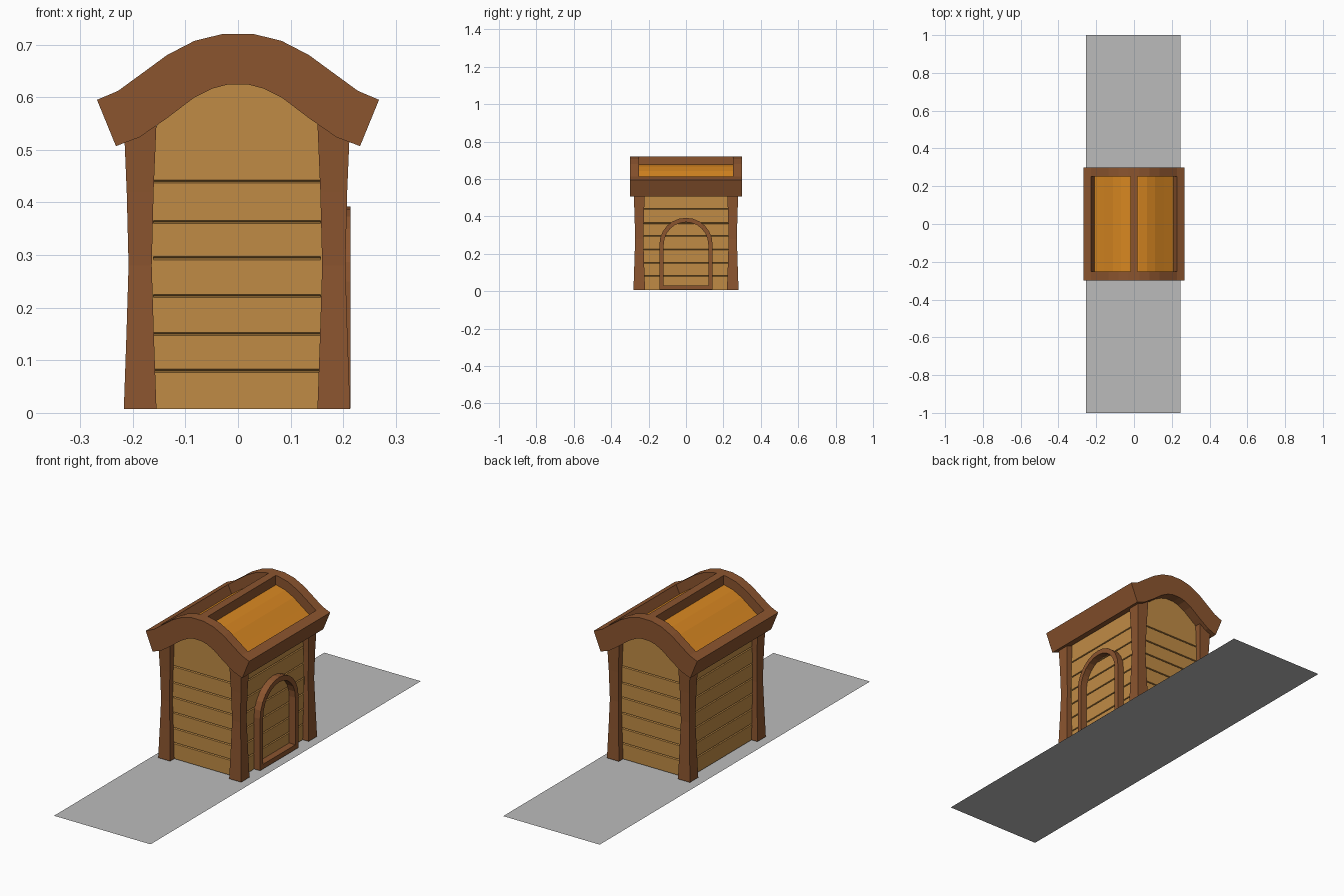
import bpy, bmesh, math

if "Cube" in bpy.data.objects:
    bpy.data.objects.remove(bpy.data.objects["Cube"])


def material(name, rgb):
    m = bpy.data.materials.new(name)
    m.diffuse_color = (*rgb, 1)
    m.use_nodes = True
    m.node_tree.nodes["Principled BSDF"].inputs["Base Color"].default_value = m.diffuse_color
    return m


BROWN = material("brown_timber", (0.26, 0.09, 0.028))
TAN = material("tan_planks", (0.53, 0.26, 0.06))
ORANGE = material("orange_roof_panel", (0.68, 0.24, 0.015))
GRAY = material("gray_ground", (0.5, 0.5, 0.5))


def make(name, verts, faces, mat):
    bm = bmesh.new()
    vs = [bm.verts.new(v) for v in verts]
    for f in faces:
        bm.faces.new([vs[i] for i in f])
    if len(faces) > 1:
        bmesh.ops.recalc_face_normals(bm, faces=bm.faces)
    me = bpy.data.meshes.new(name)
    bm.to_mesh(me)
    bm.free()
    me.materials.append(mat)
    ob = bpy.data.objects.new(name, me)
    bpy.context.collection.objects.link(ob)
    return ob


def place(axis, d, a, z):
    # profile point (a, z) at depth d along the extrusion axis
    return (d, a, z) if axis == "x" else (a, d, z)


def strip(name, outer, inner, axis, lo, hi, mat, closed=False):
    # solid band between two matching outlines
    verts, faces = [], []
    for o, i in zip(outer, inner):
        verts += [place(axis, lo, *o), place(axis, lo, *i),
                  place(axis, hi, *i), place(axis, hi, *o)]
    n = len(outer)
    for k in range(n if closed else n - 1):
        a, b = 4 * k, 4 * ((k + 1) % n)
        for j in range(4):
            q = (j + 1) % 4
            faces.append((a + j, a + q, b + q, b + j))
    if not closed:
        e = 4 * (n - 1)
        faces += [(0, 1, 2, 3), (e, e + 1, e + 2, e + 3)]
    return make(name, verts, faces, mat)


def prism(name, verts0, verts1, mat):
    n = len(verts0)
    faces = [tuple(range(n)), tuple(range(n, 2 * n))]
    faces += [(i, (i + 1) % n, n + (i + 1) % n, n + i) for i in range(n)]
    return make(name, verts0 + verts1, faces, mat)


# ground strip
make("ground_strip", [(-0.253, -1, 0), (0.247, -1, 0), (0.247, 1, 0), (-0.253, 1, 0)],
     [(0, 1, 2, 3)], GRAY)

# flared corner posts
rings = [(0.007, 0.031), (0.15, 0.026), (0.28, 0.022), (0.42, 0.0255), (0.55, 0.031)]
for sx, xn in ((-1, "left"), (1, "right")):
    for sy, yn in ((-1, "front"), (1, "back")):
        cx, cy = sx * 0.184 - 0.002, sy * 0.25
        verts = [(cx + a * h, cy + b * h, z) for z, h in rings
                 for a, b in ((-1, -1), (1, -1), (1, 1), (-1, 1))]
        faces = [(0, 1, 2, 3), (16, 17, 18, 19)]
        for r in range(4):
            for j in range(4):
                q = (j + 1) % 4
                faces.append((4 * r + j, 4 * r + q, 4 * r + 4 + q, 4 * r + 4 + j))
        make(f"{yn}_{xn}_post", verts, faces, BROWN)

# plank walls with V grooves
grooves = (0.08, 0.15, 0.222, 0.294, 0.363, 0.44)


def wall_profile(face, top):
    p = [(face - 0.025, 0.007), (face, 0.007)]
    for z in grooves:
        p += [(face, z - 0.003), (face - 0.008, z), (face, z + 0.003)]
    return p + [(face, top), (face - 0.025, top)]


for s, xn, yn in ((-1, "left", "front"), (1, "right", "back")):
    p = wall_profile(0.184, 0.53)
    prism(xn + "_plank_wall", [(s * d - 0.002, -0.25, z) for d, z in p],
          [(s * d - 0.002, 0.25, z) for d, z in p], TAN)
    p = wall_profile(0.25, 0.5)
    prism(yn + "_plank_wall", [(-0.184, s * d, z) for d, z in p],
          [(0.184, s * d, z) for d, z in p], TAN)

# roof outlines, right half mirrored to the left
half_out = [(0.03, 0.72), (0.083, 0.707), (0.135, 0.68), (0.18, 0.647), (0.228, 0.612), (0.268, 0.595)]
half_in = [(0.02, 0.624), (0.05, 0.616), (0.085, 0.598), (0.135, 0.56), (0.187, 0.524), (0.232, 0.507)]


def mirrored(h):
    return [(-x, z) for x, z in reversed(h)] + h


def mix(a, b, t):
    return [(p[0] + (q[0] - p[0]) * t, p[1] + (q[1] - p[1]) * t) for p, q in zip(a, b)]


outer, inner = mirrored(half_out), mirrored(half_in)
panel_top, panel_low = mix(outer, inner, 0.46), mix(outer, inner, 0.7)

# gables above the planks
gable = [(-0.184, 0.5)] + [(x, z + 0.015) for x, z in inner[2:-2]] + [(0.184, 0.5)]
for s, yn in ((-1, "front"), (1, "back")):
    prism(yn + "_gable", [(x, s * 0.25, z) for x, z in gable],
          [(x, s * 0.225, z) for x, z in gable], TAN)

# curved roof frame, eave beams, ridge beam and recessed panels
strip("front_roof_arch", outer, inner, "y", -0.3, -0.252, BROWN)
strip("back_roof_arch", outer, inner, "y", 0.252, 0.3, BROWN)
strip("left_eave_beam", outer[:2], inner[:2], "y", -0.252, 0.252, BROWN)
strip("right_eave_beam", outer[-2:], inner[-2:], "y", -0.252, 0.252, BROWN)
strip("roof_panel", panel_top[1:-1], panel_low[1:-1], "y", -0.252, 0.252, ORANGE)
strip("ridge_beam", [(-0.019, 0.72), (0.019, 0.72)], [(-0.019, 0.63), (0.019, 0.63)],
      "y", -0.252, 0.252, BROWN)


# arched door frame on the right wall
def arch(r, low):
    pts = [(r * math.cos(math.pi * i / 12), 0.25 + r * math.sin(math.pi * i / 12)) for i in range(13)]
    return pts + [(-r, low), (r, low)]


strip("door_frame", arch(0.142, 0.008), arch(0.119, 0.03), "x", 0.175, 0.214, BROWN, closed=True)
